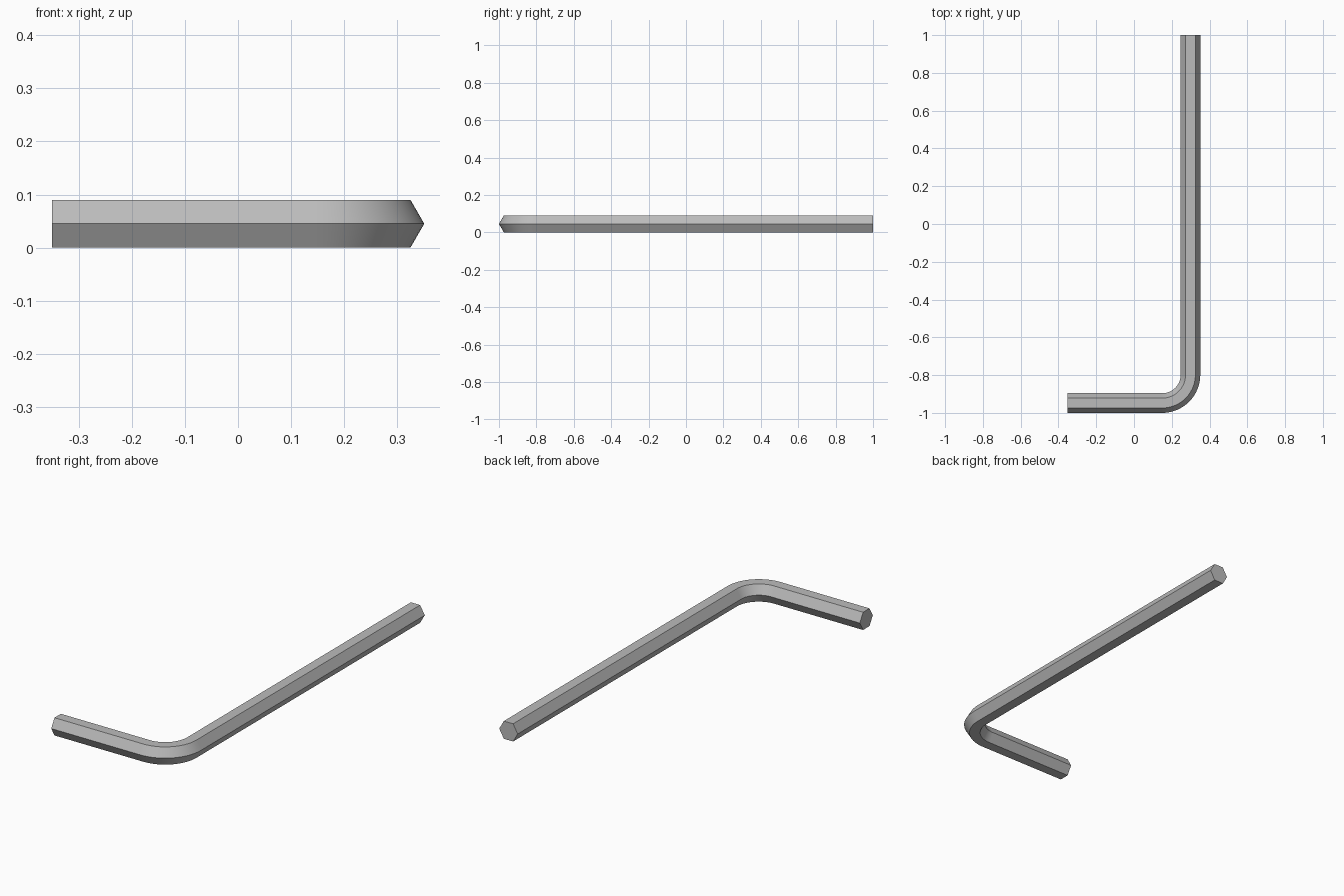
import bpy, bmesh
from math import sin, cos, pi, sqrt
from mathutils import Vector

default = bpy.data.objects.get("Cube")
if default:
    bpy.data.objects.remove(default, do_unlink=True)

# Steel material
steel = bpy.data.materials.new("grey steel")
steel.use_nodes = True
colour = (0.5, 0.5, 0.5, 1)
steel.diffuse_color = colour
steel.node_tree.nodes["Principled BSDF"].inputs["Base Color"].default_value = colour

# Key dimensions
SIDES = 6
RADIUS = 0.052                      # hexagon centre to corner
HEIGHT = RADIUS * sqrt(3) / 2       # hexagon centre to flat
HALF_WIDTH = 0.351
BEND = 0.15                         # bend radius along the centre line
STEPS = 20
centre = Vector((HALF_WIDTH - RADIUS - BEND, RADIUS + BEND - 1, HEIGHT))

# Path: short arm tip, quarter bend, long arm tip (point, outward direction)
path = [(Vector((-HALF_WIDTH, centre.y - BEND, HEIGHT)), Vector((0, -1, 0)))]
for i in range(STEPS + 1):
    a = pi / 2 * (i / STEPS - 1)
    out = Vector((cos(a), sin(a), 0))
    path.append((centre + out * BEND, out))
path.append((Vector((centre.x + BEND, 1, HEIGHT)), Vector((1, 0, 0))))

# Sweep the hexagon along the path
bm = bmesh.new()
rings = []
for point, out in path:
    ring = []
    for k in range(SIDES):
        a = 2 * pi * k / SIDES
        offset = out * cos(a) + Vector((0, 0, sin(a)))
        ring.append(bm.verts.new(point + offset * RADIUS if k % 3 == 0
                                 else point + out * cos(a) * RADIUS
                                 + Vector((0, 0, sin(a) * RADIUS))))
    rings.append(ring)
for i, (r, s) in enumerate(zip(rings, rings[1:])):
    for k in range(SIDES):
        n = (k + 1) % SIDES
        face = bm.faces.new((r[k], r[n], s[n], s[k]))
        face.smooth = 0 < i <= STEPS      # only the bend is smooth
bm.faces.new(rings[0])
bm.faces.new(rings[-1])
bmesh.ops.recalc_face_normals(bm, faces=bm.faces)

# Keep the hexagon's long edges and the bend's ends crisp
for e in bm.edges:
    e.smooth = e.calc_face_angle(0) < pi / 6 and all(f.smooth for f in e.link_faces)

mesh = bpy.data.meshes.new("hex_key")
bm.to_mesh(mesh)
bm.free()
mesh.materials.append(steel)
bpy.context.collection.objects.link(bpy.data.objects.new("hex_key", mesh))
